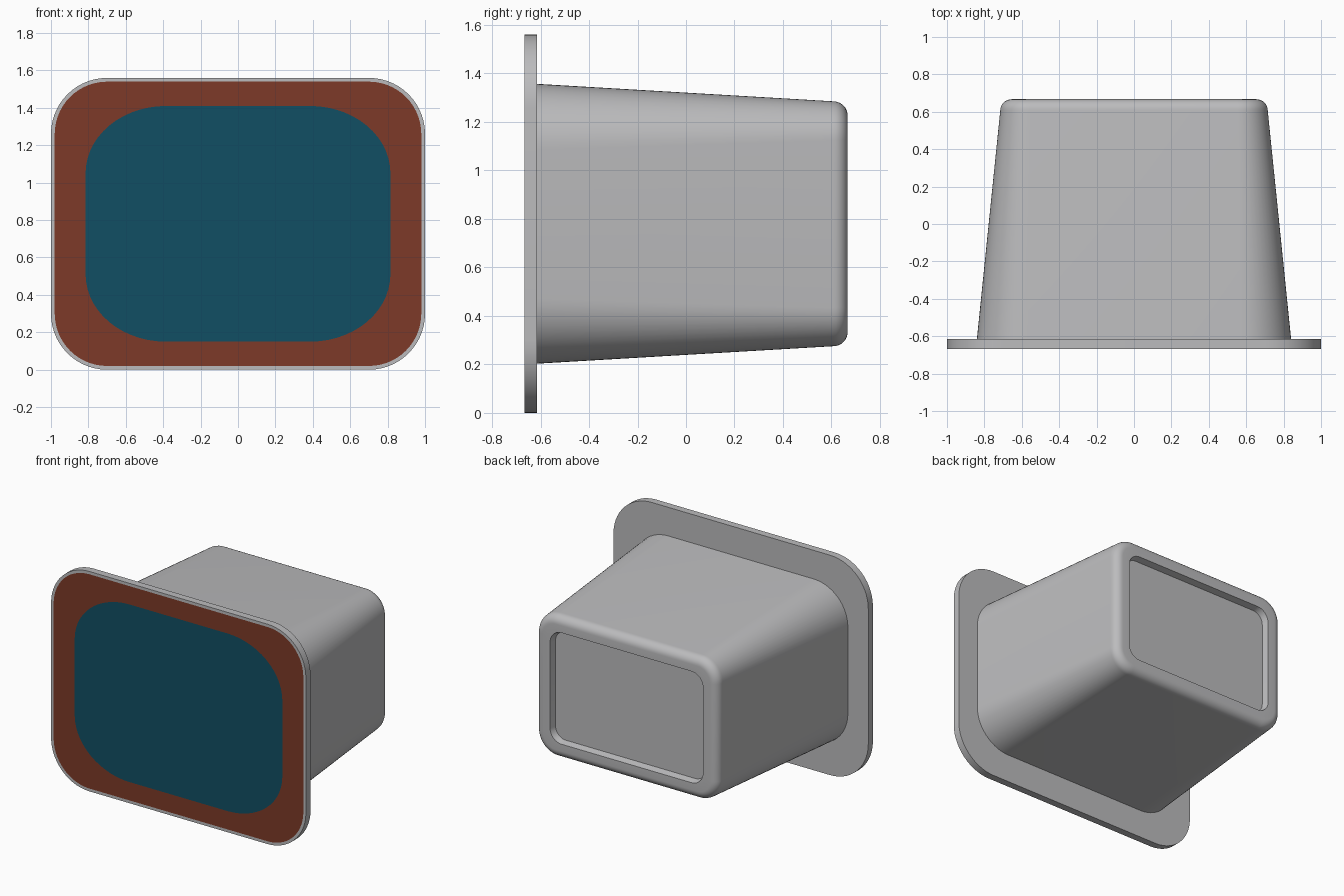
import bpy, bmesh, math

if "Cube" in bpy.data.objects:
    bpy.data.objects.remove(bpy.data.objects["Cube"])

CZ = 0.78      # height of the tray axis
FRONT, BACK = -0.667, 0.667
SEG = 14       # segments per rounded corner


def material(name, rgb):
    m = bpy.data.materials.new(name)
    m.diffuse_color = (*rgb, 1)
    m.use_nodes = True
    m.node_tree.nodes["Principled BSDF"].inputs["Base Color"].default_value = m.diffuse_color
    return m


grey = material("tray grey", (0.50, 0.50, 0.51))
brown = material("film brown", (0.205, 0.042, 0.021))
teal = material("label teal", (0.0056, 0.078, 0.125))


def ring(bm, y, hx, hz, rx, rz=None):
    """Rounded rectangle in the xz plane."""
    rz = rz or rx
    verts = []
    for k, (sx, sz) in enumerate([(1, 1), (-1, 1), (-1, -1), (1, -1)]):
        for i in range(SEG + 1):
            a = math.pi / 2 * (k + i / SEG)
            verts.append(bm.verts.new((sx * (hx - rx) + rx * math.cos(a), y,
                                       CZ + sz * (hz - rz) + rz * math.sin(a))))
    return verts


def loft(name, rings, mats, cap_first=False, cap_last=False):
    """Skin a list of rings; a capped first ring takes the second material."""
    bm = bmesh.new()
    loops = [ring(bm, *r) for r in rings]
    for a, b in zip(loops, loops[1:]):
        for i in range(len(a)):
            j = (i + 1) % len(a)
            bm.faces.new((a[i], b[i], b[j], a[j]))
    if cap_first:
        bm.faces.new(loops[0]).material_index = len(mats) - 1
    if cap_last:
        bm.faces.new(loops[-1][::-1])
    me = bpy.data.meshes.new(name)
    bm.to_mesh(me)
    bm.free()
    for m in mats:
        me.materials.append(m)
    ob = bpy.data.objects.new(name, me)
    bpy.context.collection.objects.link(ob)
    bpy.ops.object.select_all(action='DESELECT')
    ob.select_set(True)
    bpy.context.view_layer.objects.active = ob
    bpy.ops.object.shade_smooth_by_angle(angle=math.radians(30))
    return ob


rim_back = -0.615
base = (rim_back, 0.84, 0.577, 0.27)

# Sealing film with the teal label area in the middle
loft("sealing_film", [(FRONT, 0.815, 0.63, 0.43, 0.36),
                      (FRONT, 0.98, 0.76, 0.28)], [brown, teal], cap_first=True)

# Flat flange around the opening
loft("flange", [(FRONT, 0.98, 0.76, 0.28), (FRONT, 1.0, 0.78, 0.30),
                (rim_back, 1.0, 0.78, 0.30), base], [grey])

# Tapered body, rounded end edge and recessed end panel
R = 0.06
body = [base]
for i in range(9):
    a = math.pi / 2 * i / 8
    d = R * (1 - math.cos(a))
    body.append((BACK - R + R * math.sin(a), 0.715 - d, 0.505 - d, 0.16 - d))
body += [(BACK, 0.60, 0.395, 0.09),
         (BACK - 0.045, 0.588, 0.383, 0.08)]
loft("tray_body", body, [grey], cap_last=True)
